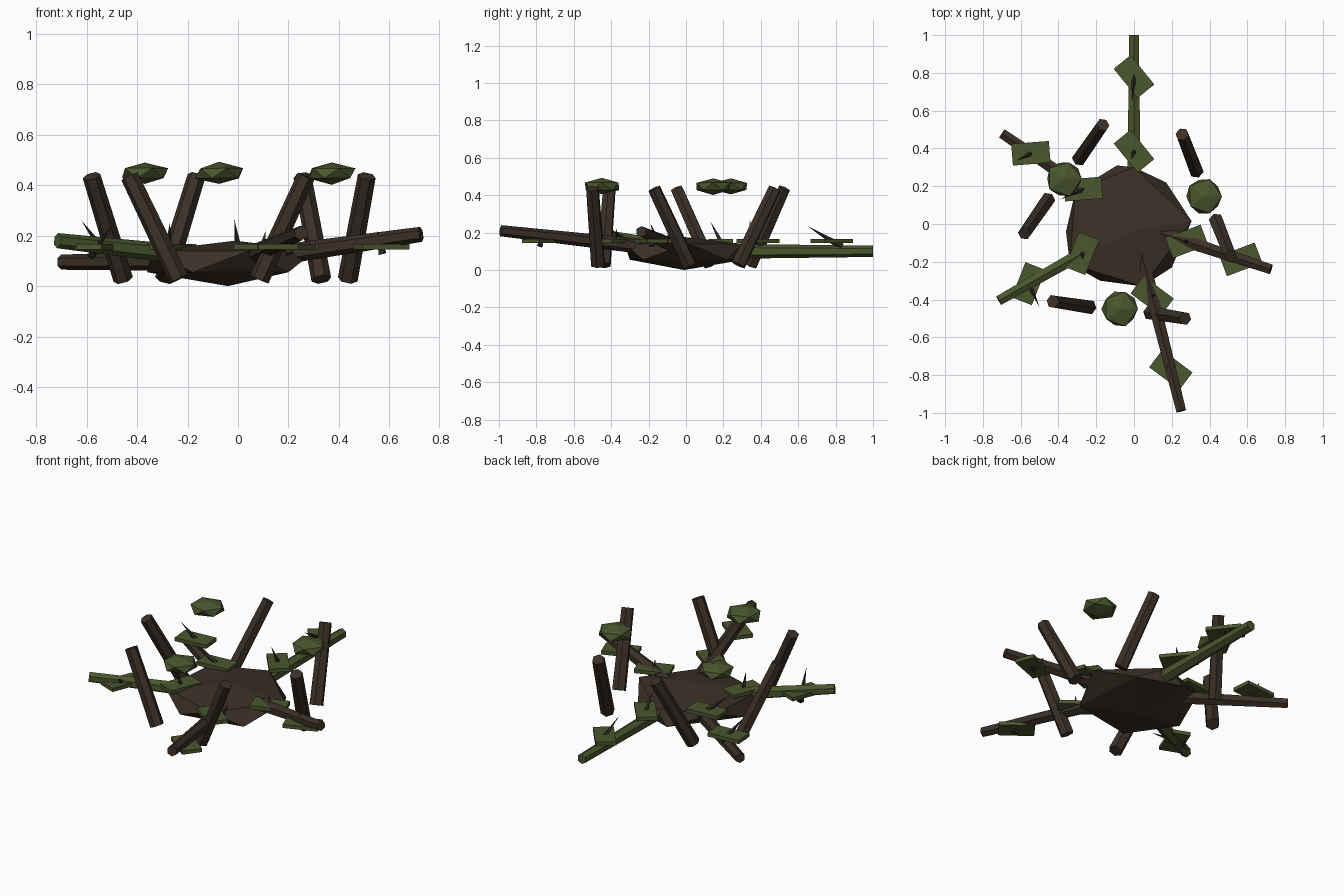
import bpy, bmesh, math, random
from mathutils import Vector, Matrix

random.seed(4)
old = bpy.data.objects.get("Cube")
if old:
    bpy.data.objects.remove(old)


def material(name, rgb):
    m = bpy.data.materials.new(name)
    m.use_nodes = True
    m.diffuse_color = (*rgb, 1)
    m.node_tree.nodes["Principled BSDF"].inputs["Base Color"].default_value = (*rgb, 1)
    return m


BARK = material("dark bark", (0.043, 0.029, 0.020))
MOSS = material("moss green", (0.070, 0.092, 0.027))
THORN = material("dark thorn", (0.024, 0.023, 0.015))


def finish(bm, name, mat):
    bmesh.ops.recalc_face_normals(bm, faces=bm.faces)
    mesh = bpy.data.meshes.new(name)
    bm.to_mesh(mesh)
    bm.free()
    mesh.materials.append(mat)
    ob = bpy.data.objects.new(name, mesh)
    bpy.context.scene.collection.objects.link(ob)
    return ob


def rod(name, start, end, r1, r2, mat, sides=6):
    """Tapered prism between two points."""
    a, b = Vector(start), Vector(end)
    d = b - a
    turn = d.to_track_quat('Z', 'Y').to_matrix().to_4x4()
    bm = bmesh.new()
    bmesh.ops.create_cone(bm, cap_ends=True, segments=sides, radius1=r1, radius2=r2,
                          depth=d.length, matrix=Matrix.Translation((a + b) / 2) @ turn)
    return finish(bm, name, mat)


# Core: uneven flattened lump, ten rim points alternating low and high
rim = [(-.09, .31), (-.31, .175), (-.36, -.04), (-.34, -.21), (-.18, -.30),
       (.045, -.33), (.20, -.23), (.305, .015), (.17, .22), (0, .30)]
bm = bmesh.new()
for i, (x, y) in enumerate(rim):
    bm.verts.new((x, y, .14 if i % 2 else .055))
bm.verts.new((-.04, -.01, 0))
bm.verts.new((-.01, -.04, .18))
bmesh.ops.convex_hull(bm, input=bm.verts)
finish(bm, "core", BARK)

# Roots: end point, material, tips of the inner and outer thorns
roots = [
    ((0, 1, .10), MOSS, (-.015, .34, .265), (-.01, .65, .235)),
    ((-.70, .48, .095), BARK, (-.39, .13, .26), (-.62, .335, .26)),
    ((-.715, -.405, .18), MOSS, (-.27, -.19, .25), (-.50, -.44, .24)),
    ((.25, -.99, .21), BARK, (.11, -.37, .22), (.17, -.75, .22)),
    ((.725, -.24, .205), BARK, (.27, -.09, .22), (.55, -.20, .22)),
]
for n, (end, mat, *tips) in enumerate(roots, 1):
    rod(f"root_{n}", (0, 0, .10), end, .043, .030, mat)
    angle = math.atan2(end[1], end[0]) + math.radians(39)
    for t, tip, place in zip((.385, .78), tips, ("inner", "outer")):
        x, y = end[0] * t, end[1] * t
        # Flat moss tile turned across the root
        bm = bmesh.new()
        bmesh.ops.create_cube(bm, size=1, matrix=Matrix.Translation((x, y, .155))
                              @ Matrix.Rotation(angle, 4, 'Z')
                              @ Matrix.Diagonal((.20, .115, .022, 1)))
        finish(bm, f"{place}_moss_tile_{n}", MOSS)
        # Leaning thorn through the tile
        top = Vector(tip)
        mid = Vector((x, y, .155))
        rod(f"{place}_thorn_{n}", mid + (mid - top) * .4, top, .02, 0, THORN, 4)

# Ring of leaning stakes: foot and head
stakes = [
    ((-.29, .345), (-.165, .525)), ((-.455, .13), (-.58, -.05)),
    ((-.235, -.44), (-.43, -.41)), ((.085, -.47), (.27, -.50)),
    ((.435, .02), (.51, -.17)), ((.33, .28), (.255, .475)),
]
for n, (foot, head) in enumerate(stakes, 1):
    rod(f"stake_{n}", (*foot, .027), (*head, .435), .04, .036, BARK)

# Floating moss clumps: squashed low-poly balls
for n, (x, y) in enumerate([(-.37, .24), (-.075, -.45), (.372, .145)], 1):
    bm = bmesh.new()
    bmesh.ops.create_icosphere(bm, subdivisions=1, radius=.104)
    for v in bm.verts:
        v.co *= random.uniform(.94, 1.06)
        v.co.z *= .42
    bmesh.ops.transform(bm, verts=bm.verts, matrix=Matrix.Translation((x, y, .447)))
    finish(bm, f"moss_clump_{n}", MOSS)
